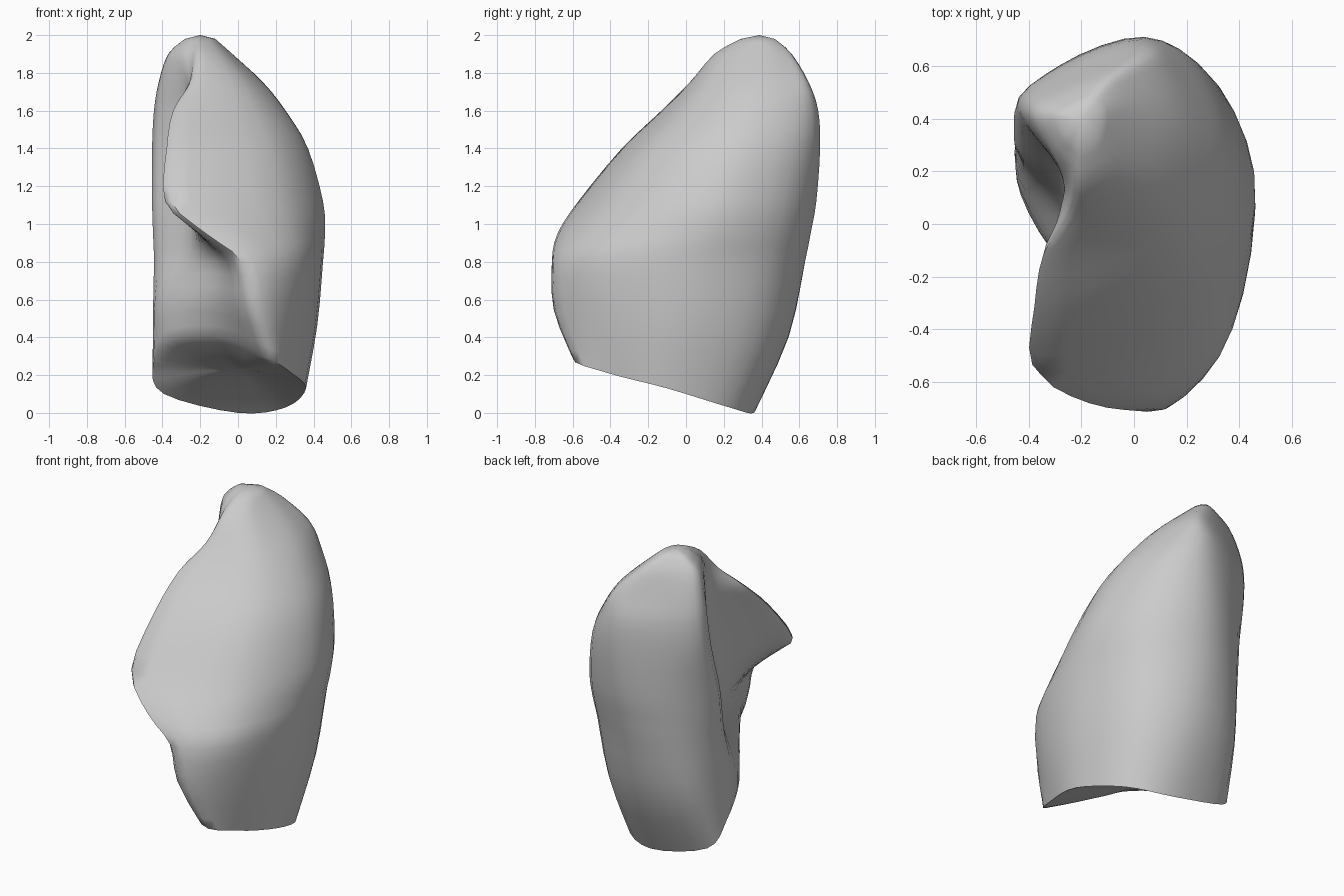
import bpy, bmesh, math
from mathutils import Vector

if "Cube" in bpy.data.objects:
    bpy.data.objects.remove(bpy.data.objects["Cube"], do_unlink=True)

grey = bpy.data.materials.new("soft_grey")
grey.use_nodes = True
grey.diffuse_color = (0.6, 0.6, 0.6, 1)
grey.node_tree.nodes["Principled BSDF"].inputs["Base Color"].default_value = (0.6, 0.6, 0.6, 1)

# Sections from base to apex: height, front border, outer side, back, inner ridge, inner hollow
SECTIONS = [
    (0, (.16, -.6), (.36, -.1), (0, .36), (-.45, .23), (-.36, -.03)),
    (.4, (.08, -.7), (.42, -.05), (0, .54), (-.45, .22), (-.36, -.01)),
    (.8, (.02, -.71), (.45, 0), (0, .63), (-.445, .27), (-.27, .02)),
    (.95, (-.17, -.68), (.46, .05), (.01, .66), (-.45, .29), (-.25, .04)),
    (1.12, (-.355, -.57), (.45, .1), (.02, .69), (-.455, .32), (-.24, .06)),
    (1.4, (-.35, -.34), (.37, .2), (.04, .71), (-.455, .41), (-.25, .13)),
    (1.6, (-.32, -.13), (.25, .28), (.03, .7), (-.445, .44), (-.26, .18)),
    (1.75, (-.23, .02), (.13, .35), (.02, .65), (-.42, .44), (-.29, .22)),
    (1.9, (-.2, .15), (-.03, .4), (-.1, .56), (-.37, .42), (-.31, .28)),
    (1.98, (-.2, .29), (-.12, .4), (-.17, .47), (-.28, .41), (-.26, .34)),
]
# Height of the base rim below each column of the section
RIM = [.29, .21, .13, .03, 0, .1, .25, .39, .4]


def corner(a, b, fullness):
    """Point bulging between a (front or back) and b (side)."""
    return Vector((a[0] + (b[0] - a[0]) * fullness, b[1] + (a[1] - b[1]) * fullness))


def section(z, front, side, back, ridge, hollow):
    f, h = Vector(front), Vector(hollow)
    outline = [f, corner(front, side, .62 + min(.09, z * .11)), Vector(side),
               corner(back, side, .71), Vector(back), corner(back, ridge, .87 - .16 * z),
               Vector(ridge), h, f.lerp(h, .45)]
    drop = max(0, 1 - z / .8)
    return [Vector((p.x, p.y, z + r * drop)) for p, r in zip(outline, RIM)]


def spline(points, steps, closed):
    """Smooth curve through the points."""
    n, out = len(points), []
    pick = (lambda i: points[i % n]) if closed else (lambda i: points[min(max(i, 0), n - 1)])
    for i in range(n if closed else n - 1):
        a, b, c, d = (pick(i + k) for k in (-1, 0, 1, 2))
        for s in range(steps):
            t = s / steps
            out.append(b + (c - a) * t / 2 + (2 * a - 5 * b + 4 * c - d) * t * t / 2
                       + (3 * b - a - 3 * c + d) * t ** 3 / 2)
    return out if closed else out + [points[-1]]


# Loft columns upward, then close every level into a ring
columns = [spline(list(col), 3, False) for col in zip(*(section(*s) for s in SECTIONS))]
rings = [spline(list(level), 4, True) for level in zip(*columns)]

# Hollow underside: rings shrinking towards a raised centre
hub = Vector((.0, -.05, .23))
underside = []
for k in (.3, .6, .85):
    ring = []
    for p in rings[0]:
        q = p.lerp(hub, 1 - k)
        q.z = p.z + (hub.z - p.z) * (1 - k ** 1.4)
        ring.append(q)
    underside.append(ring)

bm = bmesh.new()
loops = [[bm.verts.new(p) for p in ring] for ring in underside + rings]
count = len(loops[0])
for low, high in zip(loops, loops[1:]):
    for i in range(count):
        j = (i + 1) % count
        bm.faces.new((low[i], low[j], high[j], high[i]))
base_tip = bm.verts.new(hub)
apex = bm.verts.new((-.2, .39, 2))
for i in range(count):
    j = (i + 1) % count
    bm.faces.new((base_tip, loops[0][j], loops[0][i]))
    bm.faces.new((apex, loops[-1][i], loops[-1][j]))
bmesh.ops.recalc_face_normals(bm, faces=bm.faces)

mesh = bpy.data.meshes.new("lung_lobe")
bm.to_mesh(mesh)
bm.free()
mesh.materials.append(grey)
lobe = bpy.data.objects.new("lung_lobe", mesh)
bpy.context.collection.objects.link(lobe)
bpy.context.view_layer.objects.active = lobe
lobe.select_set(True)
bpy.ops.object.shade_smooth_by_angle(angle=math.radians(60))
